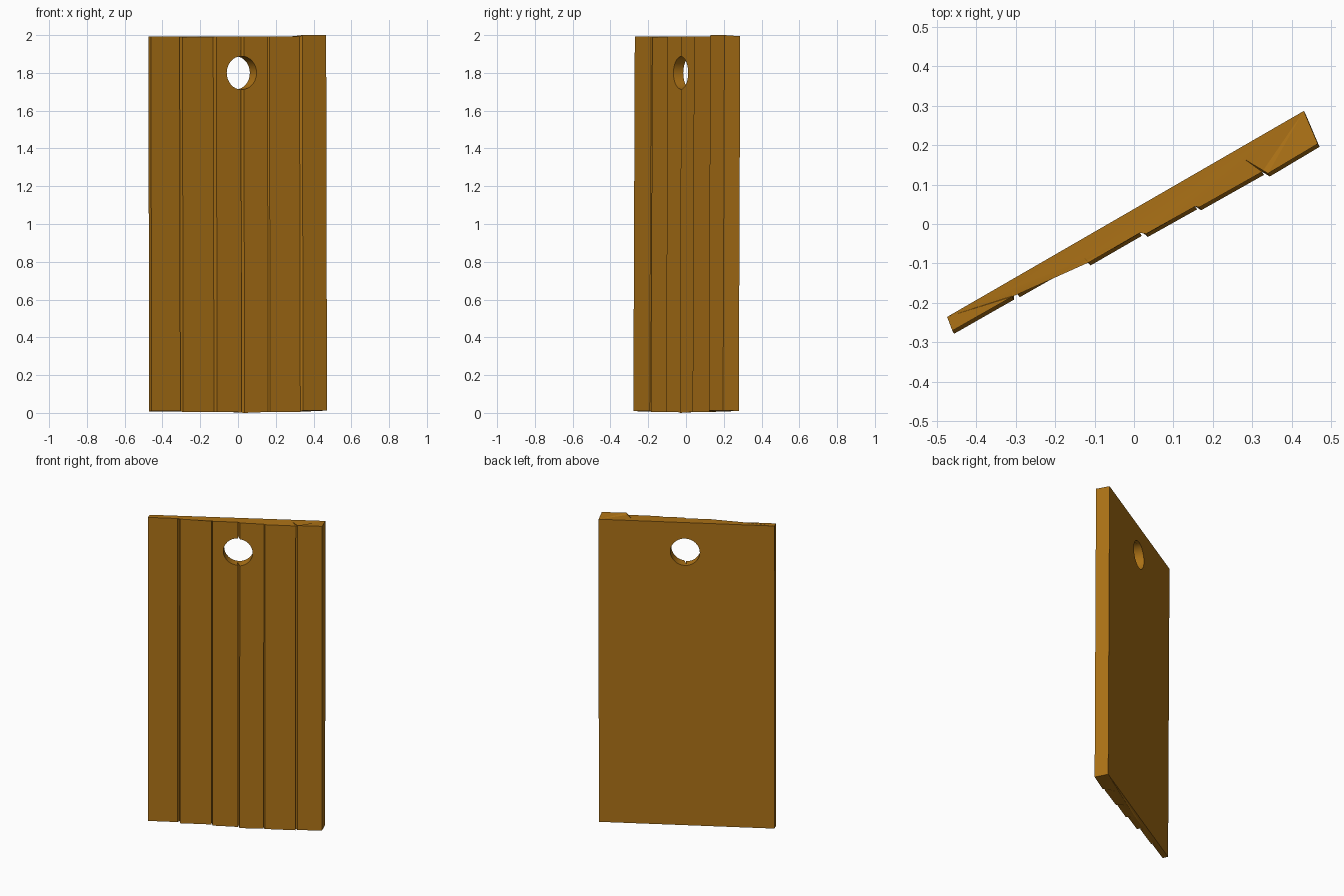
import bpy, bmesh
from math import radians, pi
from mathutils import Matrix

if "Cube" in bpy.data.objects:
    bpy.data.objects.remove(bpy.data.objects["Cube"])

# Cross-section: (along width, depth, bottom z, top z), counter-clockwise from above
profile = [
    (-0.535, -0.013, 0.010, 1.992), (-0.360, -0.014, 0.010, 1.992),
    (-0.348, 0.008, 0.008, 1.991),
    (-0.344, -0.016, 0.004, 1.990), (-0.1565, -0.017, 0.004, 1.990),
    (-0.158, 0.007, 0.006, 1.992),
    (-0.148, -0.036, 0.006, 1.993), (0.002, -0.036, 0.003, 1.993),
    (-0.004, 0.005, 0.003, 1.993),
    (0.014, -0.046, 0.000, 1.993), (0.157, -0.048, 0.005, 1.992),
    (0.135, 0.005, 0.006, 1.992),
    (0.165, -0.055, 0.005, 1.992), (0.348, -0.057, 0.005, 1.992),
    (0.325, -0.006, 0.006, 1.993),
    (0.359, -0.068, 0.012, 2.000), (0.506, -0.066, 0.014, 2.000),
    (0.517, 0.024, 0.010, 1.994), (-0.529, 0.024, 0.008, 1.992),
]
LEAN = 0.0045
TURN = Matrix.Rotation(radians(30), 4, 'Z')


def make_object(name, bm):
    mesh = bpy.data.meshes.new(name)
    bm.to_mesh(mesh)
    bm.free()
    ob = bpy.data.objects.new(name, mesh)
    bpy.context.collection.objects.link(ob)
    return ob


# Plank door, leaning very slightly back
bm = bmesh.new()
low = [bm.verts.new((u, v + LEAN * b, b)) for u, v, b, t in profile]
high = [bm.verts.new((u, v + LEAN * t, t)) for u, v, b, t in profile]
n = len(profile)
for i in range(n):
    j = (i + 1) % n
    bm.faces.new((low[i], low[j], high[j], high[i]))
bm.faces.new(low[::-1])
bm.faces.new(high)
bmesh.ops.triangulate(bm, faces=bm.faces[:])
bmesh.ops.recalc_face_normals(bm, faces=bm.faces[:])
bm.transform(TURN)
door = make_object("plank_door", bm)

# Round window hole
bm = bmesh.new()
bmesh.ops.create_cone(bm, cap_ends=True, segments=32, radius1=0.088,
                      radius2=0.088, depth=0.6)
bm.transform(TURN @ Matrix.Translation((0.003, 0, 1.8)) @ Matrix.Rotation(pi / 2, 4, 'X'))
cutter = make_object("window_cutter", bm)
cutter.hide_render = True
mod = door.modifiers.new("window", 'BOOLEAN')
mod.operation = 'DIFFERENCE'
mod.solver = 'EXACT'
mod.object = cutter
bpy.context.view_layer.objects.active = door
door.select_set(True)
bpy.ops.object.modifier_apply(modifier=mod.name)
bpy.data.objects.remove(cutter)

# Brown wood
wood = bpy.data.materials.new("wood")
wood.diffuse_color = (0.42, 0.17, 0.008, 1)
wood.use_nodes = True
wood.node_tree.nodes["Principled BSDF"].inputs["Base Color"].default_value = wood.diffuse_color
door.data.materials.clear()
door.data.materials.append(wood)
bpy.ops.object.shade_smooth_by_angle(angle=radians(20))
